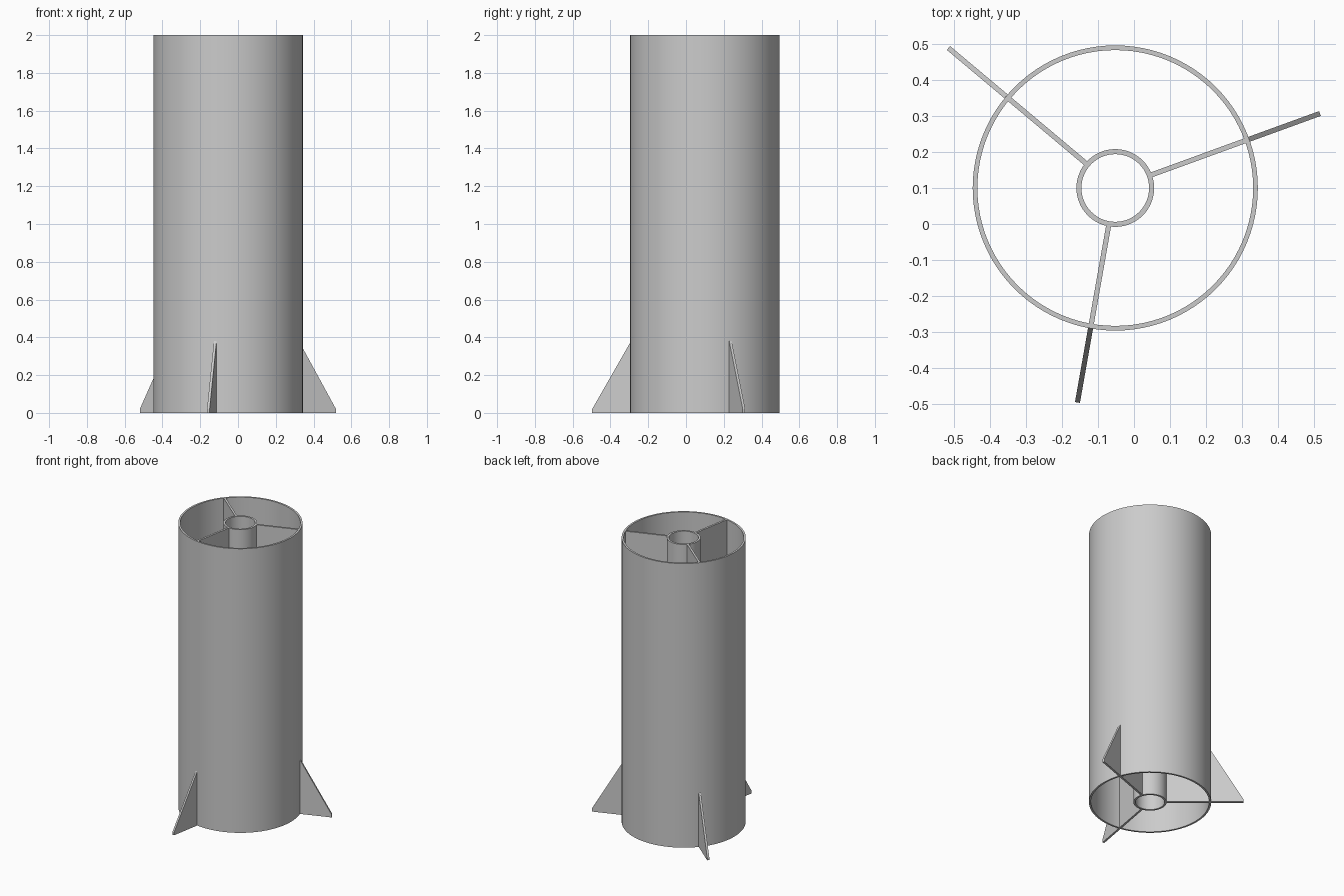
import bpy
import bmesh
from math import radians
from mathutils import Matrix, Vector

if "Cube" in bpy.data.objects:
    bpy.data.objects.remove(bpy.data.objects["Cube"], do_unlink=True)

CENTER = Vector((-0.052, 0.1, 0))
HEIGHT = 2.0
SHELL_R, SHELL_WALL = 0.396, 0.013
CORE_R, CORE_WALL = 0.108, 0.014
PLATE = 0.014
FIN_REACH, FIN_TIP, FIN_TOP = 0.605, 0.02, 0.38

grey = bpy.data.materials.new("light grey")
grey.use_nodes = True
colour = (0.6, 0.6, 0.6, 1)
grey.diffuse_color = colour
grey.node_tree.nodes["Principled BSDF"].inputs["Base Color"].default_value = colour


def add_object(name, bm, smooth=False):
    bmesh.ops.recalc_face_normals(bm, faces=bm.faces)
    mesh = bpy.data.meshes.new(name)
    bm.to_mesh(mesh)
    bm.free()
    mesh.materials.append(grey)
    obj = bpy.data.objects.new(name, mesh)
    bpy.context.collection.objects.link(obj)
    if smooth:
        bpy.ops.object.select_all(action="DESELECT")
        obj.select_set(True)
        bpy.context.view_layer.objects.active = obj
        bpy.ops.object.shade_smooth_by_angle(angle=radians(30))
    return obj


def tube(name, radius, wall, segments):
    """Spin a rectangular wall section into an open pipe."""
    bm = bmesh.new()
    section = [(radius - wall, 0), (radius, 0), (radius, HEIGHT), (radius - wall, HEIGHT)]
    verts = [bm.verts.new((r, 0, z)) for r, z in section]
    edges = [bm.edges.new((verts[i], verts[(i + 1) % 4])) for i in range(4)]
    bmesh.ops.spin(bm, geom=verts + edges, cent=(0, 0, 0), axis=(0, 0, 1),
                   angle=radians(360), steps=segments, use_merge=True)
    bmesh.ops.remove_doubles(bm, verts=bm.verts, dist=0.0001)
    add_object(name, bm, smooth=True).location = CENTER


def radial_plate(name, outline, angle):
    """Extrude a radius/height outline into a thin plate turned about the axis."""
    bm = bmesh.new()
    face = bm.faces.new([bm.verts.new((r, -PLATE / 2, z)) for r, z in outline])
    extruded = bmesh.ops.extrude_face_region(bm, geom=[face])["geom"]
    moved = [v for v in extruded if isinstance(v, bmesh.types.BMVert)]
    bmesh.ops.translate(bm, verts=moved, vec=(0, PLATE, 0))
    bm.transform(Matrix.Rotation(radians(angle), 4, "Z"))
    add_object(name, bm).location = CENTER


# Concentric pipes
tube("outer_shell", SHELL_R, SHELL_WALL, 96)
tube("inner_tube", CORE_R, CORE_WALL, 64)

# Full-height webs inside the shell, each in line with a fin outside
web_in = CORE_R - CORE_WALL / 2
web_out = SHELL_R - SHELL_WALL / 2
web = [(web_in, 0), (web_out, 0), (web_out, HEIGHT), (web_in, HEIGHT)]
fin = [(web_out, 0), (FIN_REACH, 0), (FIN_REACH, FIN_TIP),
       (SHELL_R, FIN_TOP), (web_out, FIN_TOP)]
for side, angle in (("left", 20), ("right", 140), ("front", 260)):
    radial_plate(side + "_web", web, angle)
    radial_plate(side + "_fin", fin, angle)
